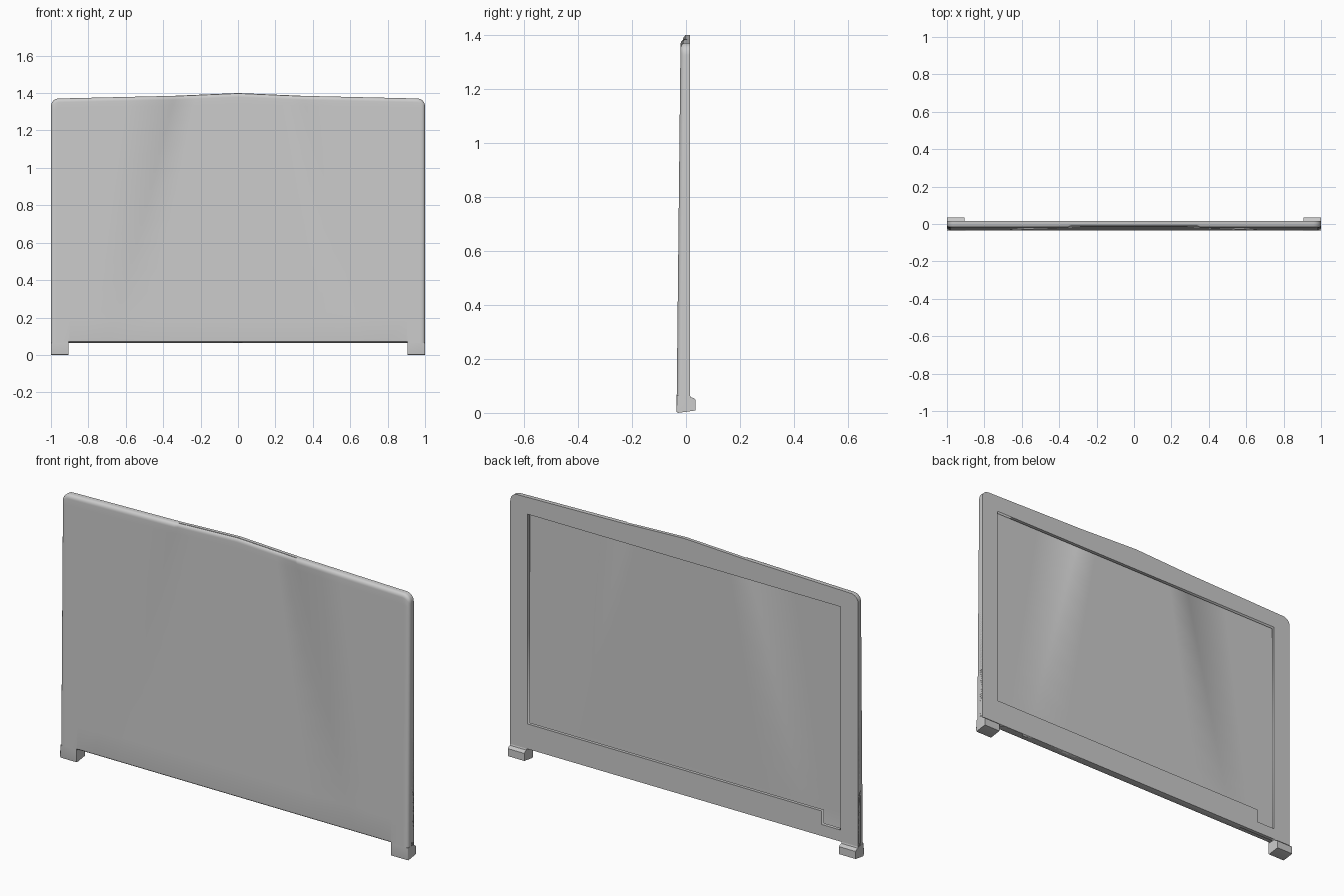
import bpy, bmesh, math

if "Cube" in bpy.data.objects:
    bpy.data.objects.remove(bpy.data.objects["Cube"])

BOTTOM, R, BACK = 0.065, 0.04, 0.015


def top_line(x):
    # gently peaked top edge, without corners
    a = abs(x)
    return 1.4 - 0.015 * a / 0.35 if a < 0.35 else 1.385 - 0.015 * (a - 0.35) / 0.65


def top_edge(x):
    # top edge including rounded corners
    over = max(0, abs(x) - (1 - R))
    return top_line(x) - R + math.sqrt(max(0, R * R - over * over))


def front_y(x, z, t, centre):
    # leaning face, recessed centre panel, rounded rim
    dx, dz = 1 - abs(x), top_line(x) - z
    d = min(dx, dz)
    if dx < R and dz < R:
        d = R - math.hypot(R - dx, R - dz)
    if abs(x) < 0.904:
        d = min(d, (z - BOTTOM) * 2)
    r = 0.02
    k = max(0, r - max(d, 0))
    y = -0.035 + 0.015 * z / 1.4 + 0.8 * (r - math.sqrt(r * r - k * k))
    return y + (0.008 * t if centre else 0)


def smooth(obj):
    bpy.ops.object.select_all(action='DESELECT')
    obj.select_set(True)
    bpy.context.view_layer.objects.active = obj
    bpy.ops.object.shade_smooth_by_angle(angle=math.radians(30))


def add_mesh(name, bm):
    bmesh.ops.recalc_face_normals(bm, faces=bm.faces)
    me = bpy.data.meshes.new(name)
    bm.to_mesh(me)
    bm.free()
    obj = bpy.data.objects.new(name, me)
    bpy.context.collection.objects.link(obj)
    return obj


# lid shell: slanted columns follow the panel creases (bottom x, top x)
half = [(0.22, 0.11), (0.45, 0.225), (0.67, 0.335), (0.685, 0.35), (0.8, 0.6),
        (0.9, 0.895)] + [(v, v) for v in
        (0.905, 0.94, 0.96, 0.97, 0.98, 0.988, 0.994, 0.998, 1)]
cols = [(-a, -b) for a, b in reversed(half)] + [(0, 0)] + half
rows = [0, 0.002, 0.005, 0.01] + [i / 10 for i in range(1, 10)] + \
       [0.96, 0.984, 0.988, 0.992, 0.996, 0.9985, 1]
bm = bmesh.new()
grid = []
for xb, xt in cols:
    line = []
    for t in rows:
        x = xb + (xt - xb) * t
        z = BOTTOM + (top_edge(x) - BOTTOM) * t
        line.append(bm.verts.new((x, front_y(x, z, t, abs(xb) < 0.68), z)))
    grid.append(line)
for a, b in zip(grid, grid[1:]):
    for j in range(len(rows) - 1):
        bm.faces.new((a[j], b[j], b[j + 1], a[j + 1]))
rim = [e for e in bm.edges if e.is_boundary]
ext = bmesh.ops.extrude_edge_only(bm, edges=rim)
for v in ext['geom']:
    if isinstance(v, bmesh.types.BMVert):
        v.co.y = BACK
smooth(add_mesh("lid_shell", bm))

# screen bezel: outline with a screen opening and a notch at one lower corner
xs = [xt for _, xt in cols]
outer = [(-1, BOTTOM), (1, BOTTOM)] + [(x, top_edge(x)) for x in reversed(xs)]
inner = [(-0.9, 1.285), (0.9, 1.285), (0.9, 0.195), (-0.79, 0.195),
         (-0.79, 0.125), (-0.9, 0.125)]
cu = bpy.data.curves.new("screen_bezel", 'CURVE')
cu.dimensions = '2D'
cu.fill_mode = 'BOTH'
cu.extrude = 0.009
for pts in (outer, inner):
    sp = cu.splines.new('POLY')
    sp.points.add(len(pts) - 1)
    for p, (x, z) in zip(sp.points, pts):
        p.co = (x, z, 0, 1)
    sp.use_cyclic_u = True
bezel = bpy.data.objects.new("screen_bezel", cu)
bpy.context.collection.objects.link(bezel)
bezel.rotation_euler.x = math.pi / 2
bezel.location.y = BACK - 0.009
bpy.ops.object.select_all(action='DESELECT')
bezel.select_set(True)
bpy.context.view_layer.objects.active = bezel
bpy.ops.object.convert(target='MESH')

# hinge feet: side profile (y, z) extruded across each lower corner
profile = [(-0.029, 0), (-0.034, 0.002), (-0.035, 0.007), (-0.0343, BOTTOM),
           (BACK, BOTTOM), (BACK + 0.002, 0.058), (0.03, 0.054),
           (0.035, 0.048), (0.035, 0.009)]
for side, label in ((-1, "left"), (1, "right")):
    bm = bmesh.new()
    ends = [[bm.verts.new((side * x, y, z)) for y, z in profile] for x in (0.905, 1)]
    n = len(profile)
    for i in range(n):
        j = (i + 1) % n
        bm.faces.new((ends[0][i], ends[0][j], ends[1][j], ends[1][i]))
    for e in ends:
        bm.faces.new(e)
    edge = [e for e in bm.edges if all(abs(v.co.x) > 0.99 and v.co.y < -0.034 + 1e-4
                                       for v in e.verts)]
    bmesh.ops.bevel(bm, geom=edge, offset=0.014, segments=4, profile=0.5,
                    affect='EDGES', clamp_overlap=True)
    smooth(add_mesh("hinge_foot_" + label, bm))
